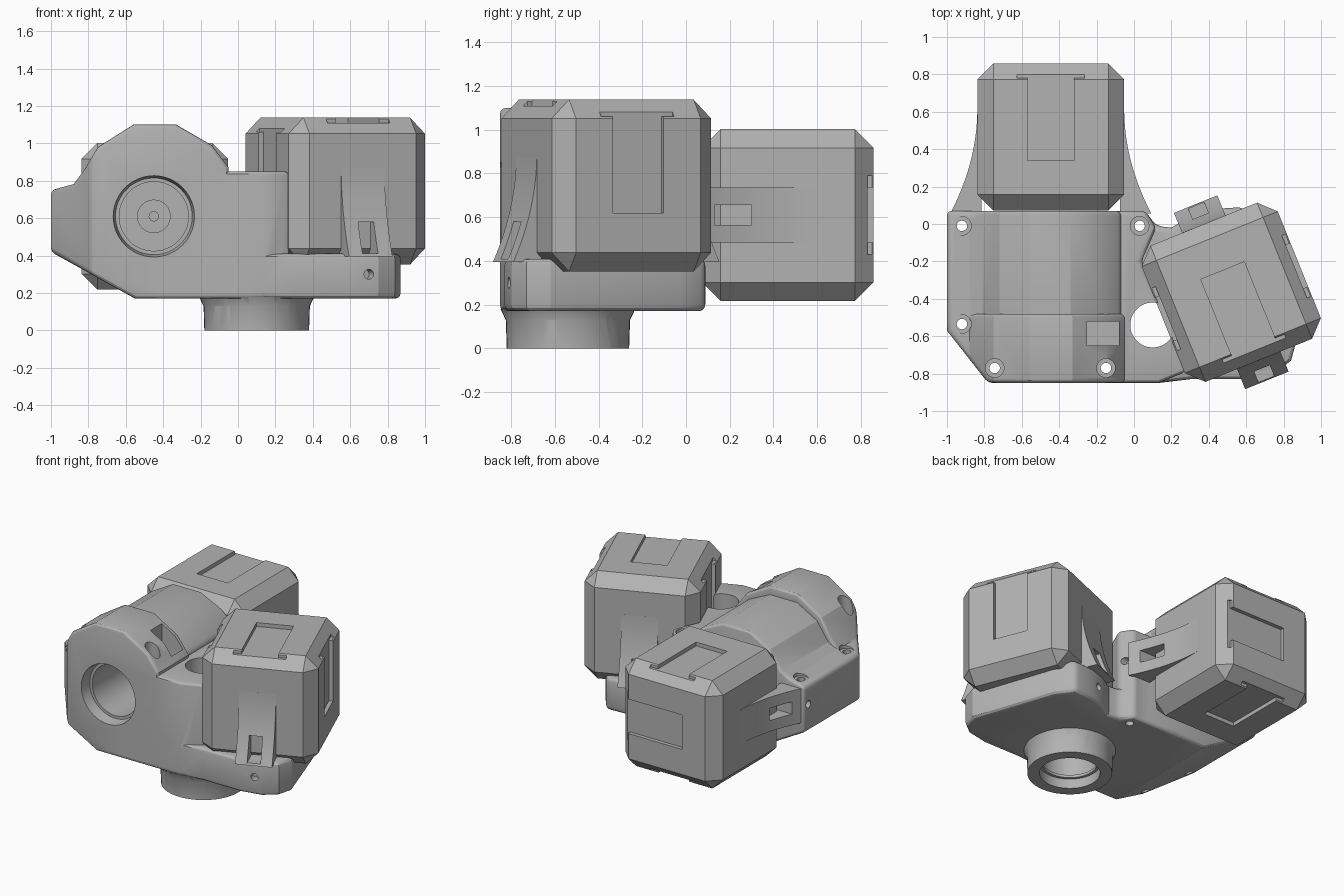
import bpy, bmesh
from math import radians
from mathutils import Matrix, Vector

cube = bpy.data.objects.get("Cube")
if cube:
    bpy.data.objects.remove(cube, do_unlink=True)

grey = bpy.data.materials.new("plain_grey")
grey.use_nodes = True
grey.diffuse_color = (0.45, 0.45, 0.45, 1)
grey.node_tree.nodes["Principled BSDF"].inputs["Base Color"].default_value = (0.45, 0.45, 0.45, 1)


def finish(name, bm, matrix=None):
    bmesh.ops.recalc_face_normals(bm, faces=bm.faces)
    if matrix:
        bm.transform(matrix)
    mesh = bpy.data.meshes.new(name)
    bm.to_mesh(mesh)
    bm.free()
    mesh.materials.append(grey)
    obj = bpy.data.objects.new(name, mesh)
    bpy.context.collection.objects.link(obj)
    return obj


def prism(name, pts, lo, hi, axis, bevel=0, matrix=None):
    """Extrude an outline along an axis and round its sharp edges."""
    place = {"x": lambda a, b, c: (c, a, b),
             "y": lambda a, b, c: (a, c, b),
             "z": lambda a, b, c: (a, b, c)}[axis]
    bm = bmesh.new()
    face = bm.faces.new([bm.verts.new(place(a, b, lo)) for a, b in pts])
    out = bmesh.ops.extrude_face_region(bm, geom=[face])
    moved = [v for v in out["geom"] if isinstance(v, bmesh.types.BMVert)]
    bmesh.ops.translate(bm, verts=moved, vec=place(0, 0, hi - lo))
    bmesh.ops.recalc_face_normals(bm, faces=bm.faces)
    if bevel:
        sharp = [e for e in bm.edges if e.calc_face_angle(0) > radians(40)]
        bmesh.ops.bevel(bm, geom=sharp, offset=bevel, segments=3, profile=0.5,
                        affect="EDGES", clamp_overlap=True)
    return finish(name, bm, matrix)


def box(name, lo, hi, matrix=None, chamfer=0):
    lo, hi = Vector(lo), Vector(hi)
    bm = bmesh.new()
    bmesh.ops.create_cube(bm, size=1)
    bmesh.ops.scale(bm, vec=hi - lo, verts=bm.verts)
    bmesh.ops.translate(bm, vec=(lo + hi) / 2, verts=bm.verts)
    if chamfer:
        bmesh.ops.bevel(bm, geom=bm.edges[:], offset=chamfer, segments=1, affect="EDGES")
    return finish(name, bm, matrix)


def cylinder(name, start, end, r1, r2=None, sides=48, matrix=None):
    start, end = Vector(start), Vector(end)
    d = end - start
    bm = bmesh.new()
    bmesh.ops.create_cone(bm, cap_ends=True, segments=sides, radius1=r1,
                          radius2=r1 if r2 is None else r2, depth=d.length)
    turn = Vector((0, 0, 1)).rotation_difference(d).to_matrix().to_4x4()
    bm.transform(Matrix.Translation((start + end) / 2) @ turn)
    return finish(name, bm, matrix)


def combine(obj, tool, operation="DIFFERENCE"):
    tool.hide_render = True
    mod = obj.modifiers.new("combine", "BOOLEAN")
    mod.operation, mod.object, mod.solver = operation, tool, "EXACT"
    bpy.context.view_layer.objects.active = obj
    bpy.ops.object.modifier_apply(modifier=mod.name)
    bpy.data.objects.remove(tool, do_unlink=True)


def smooth(obj):
    bpy.ops.object.select_all(action="DESELECT")
    obj.select_set(True)
    bpy.context.view_layer.objects.active = obj
    bpy.ops.object.shade_smooth_by_angle(angle=radians(25))


# Gear housing: tall front half with cut corner, lower rear half
left = [(-1, 0.75), (-1, 0.42), (-0.55, 0.17), (-0.05, 0.17)]
front_dome = [(-0.05, 0.87), (-0.14, 0.99), (-0.33, 1.1), (-0.56, 1.1),
              (-0.75, 0.98), (-0.82, 0.86), (-0.88, 0.78)]
rear_dome = [(-0.07, 0.87), (-0.17, 0.96), (-0.34, 1.04), (-0.56, 1.04),
             (-0.72, 0.95), (-0.81, 0.82), (-0.88, 0.78)]
housing = prism("gear_housing", left + front_dome, -0.85, -0.48, "y")
combine(housing, prism("corner_cut", [(-1.1, -0.57), (-1, -0.57), (-0.78, -0.85),
                                      (-0.78, -0.95), (-1.1, -0.95)], 0, 1.3, "z"))
bm = bmesh.new()
bm.from_mesh(housing.data)
bmesh.ops.bevel(bm, geom=[e for e in bm.edges if e.calc_face_angle(0) > radians(40)],
                offset=0.025, segments=3, profile=0.5, affect="EDGES", clamp_overlap=True)
bm.to_mesh(housing.data)
bm.free()
combine(housing, prism("rear_half", left + rear_dome, -0.53, 0.07, "y", 0.025), "UNION")

# Shelf beside the dome and low base under the second motor
shelf = [(-0.3, -0.85), (0.13, -0.85), (0.28, -0.79), (0.04, -0.2),
         (0.12, -0.02), (0.06, 0.07), (-0.3, 0.07)]
base = [(-0.4, -0.85), (0.13, -0.85), (0.3, -0.83), (0.6, -0.83), (0.75, -0.8),
        (0.84, -0.73), (0.87, -0.62), (0.67, -0.03), (0.58, 0.09), (0.42, 0.08),
        (0.3, 0.04), (0.2, -0.02), (0.12, -0.01), (0.06, 0.07), (-0.4, 0.07)]
combine(housing, prism("shelf", shelf, 0.17, 0.85, "z", 0.025), "UNION")
combine(housing, prism("motor_base", base, 0.17, 0.41, "z", 0.03), "UNION")

# Round output column underneath
cx, cy = 0.1, -0.54
combine(housing, cylinder("column", (cx, cy, 0), (cx, cy, 0.25), 0.28, 0.288), "UNION")
combine(housing, cylinder("column_flare", (cx, cy, 0.125), (cx, cy, 0.18), 0.282, 0.308), "UNION")
for z0, z1, r in [(-0.1, 0.07, 0.2), (0.05, 0.1, 0.18), (0.09, 0.3, 0.19), (0.28, 1.2, 0.12)]:
    combine(housing, cylinder("column_bore", (cx, cy, z0), (cx, cy, z1), r))

# Front bore with its gear shaft
gx, gz = -0.45, 0.61
combine(housing, cylinder("bore_mouth", (gx, -0.9, gz), (gx, -0.77, gz), 0.225, 0.205))
combine(housing, cylinder("front_bore", (gx, -0.8, gz), (gx, 0.03, gz), 0.185))
gear = cylinder("gear_shaft", (gx, -0.12, gz), (gx, 0.05, gz), 0.09, sides=24)
combine(gear, cylinder("shaft_hole", (gx, -0.2, gz), (gx, -0.02, gz), 0.025, sides=16))

# Window in the shoulder and screw holes
combine(housing, box("window", (-0.25, -0.65, 0.66), (-0.08, -0.52, 1.2)))
for x, y, z in [(-0.92, -0.01, 0.76), (-0.92, -0.535, 0.76), (-0.745, -0.77, 0.86),
                (-0.15, -0.77, 0.86), (0.03, -0.01, 0.82)]:
    combine(housing, cylinder("screw_hole", (x, y, -0.1), (x, y, 1.3), 0.028, sides=20))
    combine(housing, cylinder("screw_seat", (x, y, z), (x, y, 1.3), 0.05, sides=24))


def flare(z):
    return 0.3925 + 0.14 * ((0.15 - z) / 0.55) ** 2


def motor(name, matrix, arm_start):
    """Chamfered block with T slots on three faces, gripped by two flared arms."""
    h = 0.3925
    body = box(name, (-h, -h, -h), (h, h, h), matrix, 0.085)
    deep = h - 0.028
    for s in (-1, 1):
        for half, low in ((0.125, -0.125), (0.18, 0.315)):
            x = sorted((s * deep, s * 0.5))
            combine(body, box("side_slot", (x[0], -half, low), (x[1], half, 0.355), matrix))
    for half, high in ((0.125, 0.125), (0.18, -0.315)):
        combine(body, box("end_slot", (-half, -0.355, deep), (half, high, 0.5), matrix))

    for s, side in ((-1, "first"), (1, "second")):
        steps = [arm_start + (0.13 - arm_start) * i / 12 for i in range(13)]
        outline = [(s * flare(z), z) for z in steps]
        outline += [(s * 0.37, 0.13), (s * 0.37, arm_start)]
        arm = prism(name + "_" + side + "_arm", outline, -0.125, 0.125, "x", matrix=matrix)
        combine(arm, box("arm_window", (-0.045, -0.7, -0.335), (0.045, 0.7, -0.165), matrix))
        smooth(arm)
        # pin hole below each arm
        combine(housing, cylinder("pin_hole", (0, s * 0.42, -0.445), (0, s * 0.6, -0.445),
                                  0.026, sides=20, matrix=matrix))


lying = Matrix(((0, -1, 0, -0.445), (0, 0, 1, 0.465), (-1, 0, 0, 0.61), (0, 0, 0, 1)))
upright = Matrix.Translation((0.52, -0.365, 0.745)) @ Matrix.Rotation(radians(22), 4, "Z")
motor("rear_motor", lying, -0.41)
motor("left_motor", upright, -0.35)
smooth(housing)
smooth(gear)
